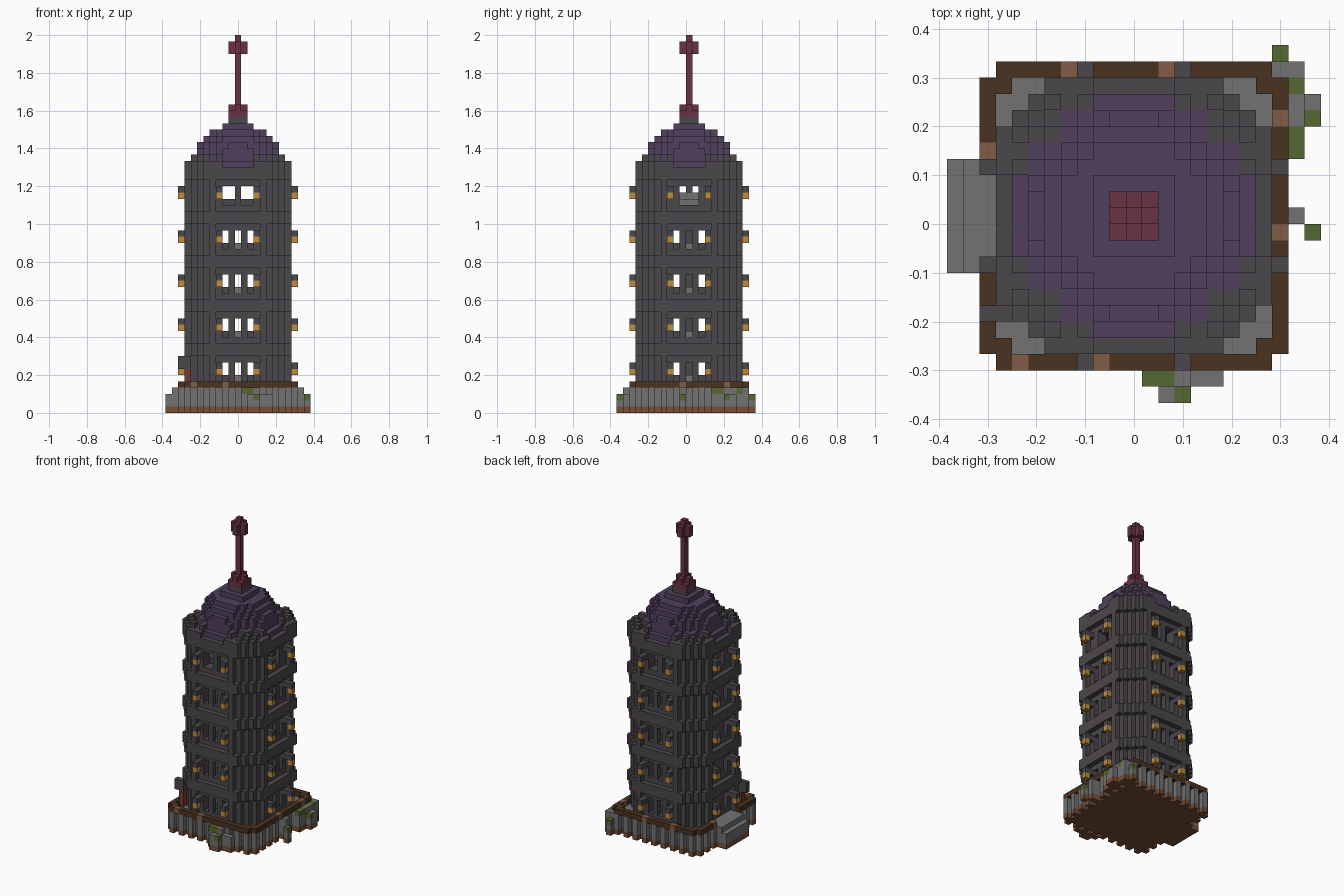
import bpy
import bmesh
from mathutils import Vector

cube = bpy.data.objects.get("Cube")
if cube:
    bpy.data.objects.remove(cube)

UNIT = 1 / 30  # block size


def material(name, r, g, b):
    def lin(c):
        c /= 255
        return c / 12.92 if c < 0.04 else ((c + 0.055) / 1.055) ** 2.4
    colour = (lin(r), lin(g), lin(b), 1)
    m = bpy.data.materials.new(name)
    m.diffuse_color = colour
    m.use_nodes = True
    m.node_tree.nodes["Principled BSDF"].inputs["Base Color"].default_value = colour
    return m


MATS = {
    "slate": material("dark slate", 75, 71, 75),
    "stone": material("grey stone", 114, 114, 114),
    "wood": material("dark wood", 74, 50, 32),
    "plank": material("light wood", 128, 93, 70),
    "dirt": material("dirt brown", 116, 78, 54),
    "moss": material("moss green", 86, 104, 50),
    "purple": material("roof purple", 80, 64, 93),
    "red": material("spire red", 104, 50, 66),
    "rust": material("rust brown", 112, 60, 48),
    "amber": material("lantern amber", 190, 140, 62),
}

parts = {}     # part name -> {cell: colour}
filled = set()


def put(part, colour, i, j, k):
    if (i, j, k) not in filled:
        filled.add((i, j, k))
        parts.setdefault(part, {})[(i, j, k)] = colour


def square(r):
    return [(i, j) for i in range(-r, r + 1) for j in range(-r, r + 1)]


def octagon(i, j, corner=13):
    return max(abs(i), abs(j)) <= 8 and abs(i) + abs(j) <= corner


# Entrance steps on one side
for j in range(-3, 4):
    for i, top in ((-11, 2), (-10, 3), (-9, 3)):
        for k in range(top + 1):
            put("entrance_steps", "stone" if k else "dirt", i, j, k)

# Fluted foundation
for i, j in square(9):
    a, b = abs(i), abs(j)
    if max(a, b) == 9 and (min(a, b) == 9 or min(a, b) % 2):
        continue
    for k in range(4):
        put("foundation", "stone" if k else "dirt", i, j, k)

# Wooden rim with a few lighter planks
LIGHT = {(-4, 9), (2, 9), (-7, -9), (-2, -9), (9, -1), (9, 6), (-9, 4)}
for i, j in square(9):
    a, b = abs(i), abs(j)
    edge = max(a, b) == 9 and min(a, b) < 9 or a == b == 8
    if edge and not (i == -9 and b <= 3):
        put("wooden_rim", "plank" if (i, j) in LIGHT else "wood", i, j, 4)

# Mossy rubble around the foundation: x, y, top level, colour of the top block
RUBBLE = [(9, 9, 3, "stone"), (10, 9, 3, "stone"), (9, 10, 2, "moss"),
          (10, 8, 3, "moss"), (10, 7, 3, "stone"), (11, 7, 2, "stone"),
          (10, 6, 3, "stone"), (11, 6, 2, "moss"), (10, 5, 3, "moss"),
          (10, 4, 3, "moss"), (10, 0, 3, "stone"), (11, -1, 2, "moss"),
          (1, -10, 3, "moss"), (2, -10, 3, "moss"), (3, -10, 3, "stone"),
          (4, -10, 2, "stone"), (5, -10, 2, "stone"), (2, -11, 2, "stone"),
          (3, -11, 2, "moss")]
for i, j, top, colour in RUBBLE:
    for k in range(top + 1):
        put("rubble", colour if k == top else "stone" if k else "dirt", i, j, k)

# Signpost by the steps
for k in (4, 5, 6):
    put("signpost", "rust", -8, -6, k)
for i in (-9, -8):
    for k in (7, 8):
        put("signpost", "slate", i, -6, k)


def is_open(i, j, k, sill, top_floor):
    """Window openings and recessed bays of one storey."""
    on_x = abs(i) > abs(j)              # wall facing along x
    t = j if on_x else i
    depth = max(abs(i), abs(j))
    if depth == 8:
        return abs(t) <= 3
    if depth < 6 and abs(i) + abs(j) <= 9:
        return True                     # hollow room
    if not sill <= k <= sill + 2 or abs(t) > 2 or depth < 6:
        return False
    if top_floor:
        if on_x and abs(t) > 1:
            return False
        return not (t == 0 and depth == 7 and (k == sill + 2 or not on_x))
    if on_x and i < 0 and t == 0:
        return False
    return not (abs(t) == 1 and depth == 7)


# Five storeys, each closed by a solid band that juts out at the corners
for n in range(5):
    sill = 5 + 7 * n
    for i, j in square(8):
        if octagon(i, j, 12):
            for k in range(sill - 1, sill + 4):
                if not is_open(i, j, k, sill, n == 4):
                    put("tower_wall", "slate", i, j, k)
        if octagon(i, j):
            for k in (sill + 4, sill + 5):
                put("storey_band", "slate", i, j, k)
    # Raised room floor
    for i, j in square(5):
        if abs(i) + abs(j) <= 9:
            paved = abs(j) <= 1 if n == 4 else i * j == 0
            for k in (sill - 1, sill):
                put("room_floor", "stone" if paved else "slate", i, j, k)
    # Lantern pairs on all four sides
    for side in range(4):
        for t in (-3, 3):
            for d, k, colour in ((8, sill + 2, "slate"), (9, sill + 2, "slate"),
                                 (9, sill + 1, "amber")):
                i, j = [(d, t), (-d, t), (t, d), (t, -d)][side]
                put("lanterns", colour, i, j, k)

# Stone bench in the top room
for j in (-1, 0, 1):
    put("stone_bench", "stone", -5, j, 34)

# Stepped dome
for level, r2 in enumerate((54, 46, 40, 37, 29, 20, 8)):
    for i, j in square(7):
        if i * i + j * j <= r2 and (abs(i), abs(j)) != (5, 5):
            put("dome", "purple", i, j, 39 + level)

# Parapet with small merlons towards the corners
for i, j in square(8):
    a, b = abs(i), abs(j)
    if octagon(i, j):
        if min(a, b) >= 3 or max(a, b) < 8 and min(a, b) >= 2:
            put("parapet", "slate", i, j, 39)
        if max(a, b) <= 7 and i * i + j * j >= 50 and min(a, b) >= 3 and (a + b) % 2 == 0:
            if (a, b) not in ((4, 6), (6, 4)):
                put("parapet", "slate", i, j, 40)

# Spire with a cross-shaped finial
for i, j in square(1):
    put("spire_base", "slate", i, j, 46)
    put("spire_base", "red", i, j, 47)
    if i * j == 0:
        put("spire_base", "red", i, j, 48)
        for k in (57, 58):
            put("spire_finial", "red", i, j, k)
for k in range(49, 60):
    put("spire_pole", "red", 0, 0, k)

# Turn every part into a mesh of its outer block faces
AXES = [Vector((1, 0, 0)), Vector((0, 1, 0)), Vector((0, 0, 1))]
for name, cells in parts.items():
    bm = bmesh.new()
    used = sorted(set(cells.values()))
    for cell, colour in cells.items():
        centre = Vector((cell[0], cell[1] + 0.5, cell[2] + 0.5))
        for a in range(3):
            for s in (-1, 1):
                n = AXES[a] * s
                if tuple(int(c + d) for c, d in zip(cell, n)) in filled:
                    continue
                u, v = AXES[(a + 1) % 3] / 2, AXES[(a + 2) % 3] / 2 * s
                mid = centre + n / 2
                ring = (mid - u - v, mid + u - v, mid + u + v, mid - u + v)
                face = bm.faces.new([bm.verts.new(p * UNIT) for p in ring])
                face.material_index = used.index(colour)
    bmesh.ops.remove_doubles(bm, verts=bm.verts, dist=UNIT / 100)
    bmesh.ops.dissolve_limit(bm, angle_limit=0.01, verts=bm.verts,
                             edges=bm.edges, delimit={"MATERIAL"})
    mesh = bpy.data.meshes.new(name)
    bm.to_mesh(mesh)
    bm.free()
    for colour in used:
        mesh.materials.append(MATS[colour])
    bpy.context.collection.objects.link(bpy.data.objects.new(name, mesh))
